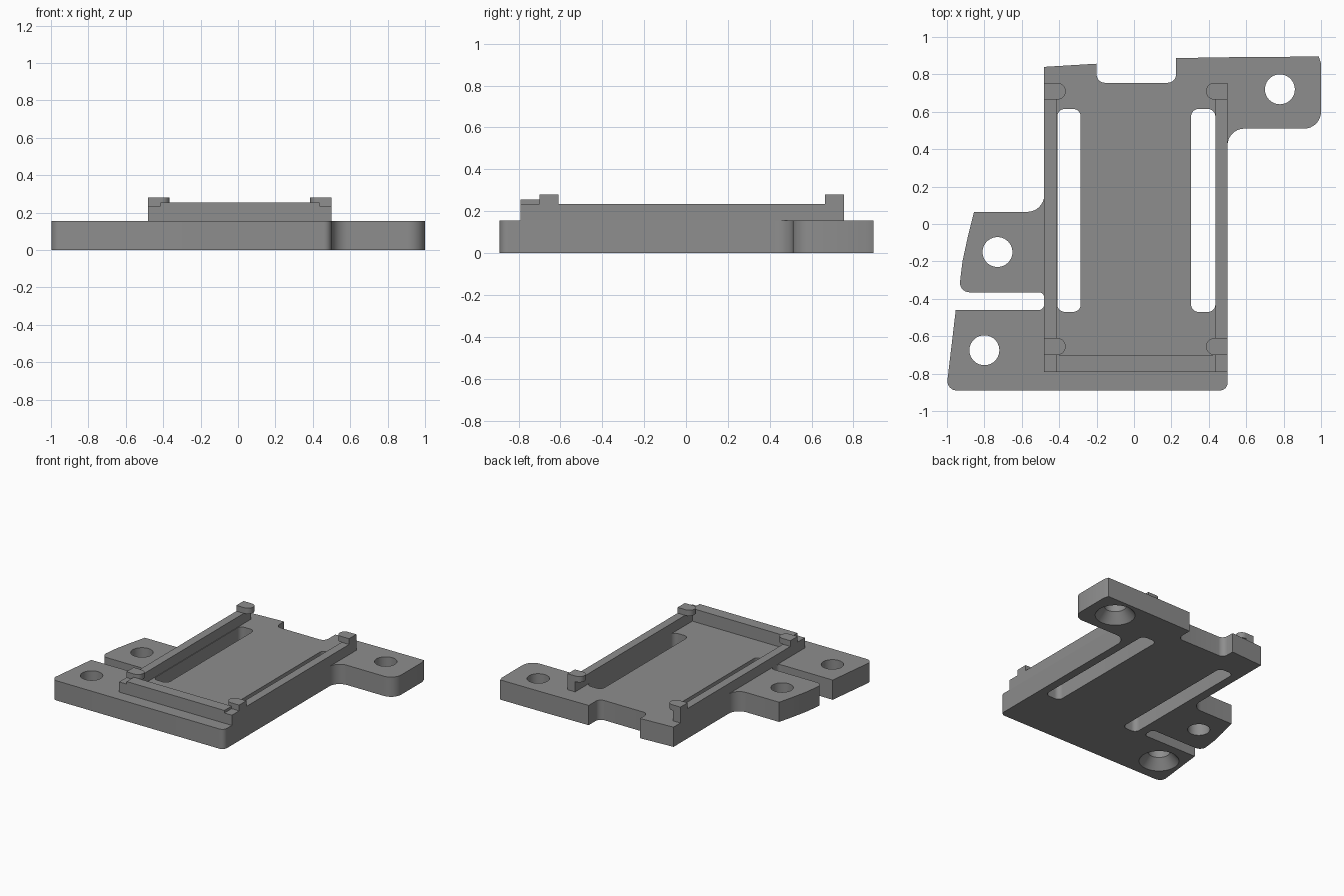
import bpy, bmesh, math
from mathutils import Vector

if "Cube" in bpy.data.objects:
    bpy.data.objects.remove(bpy.data.objects["Cube"])

grey = bpy.data.materials.new("mid grey")
grey.diffuse_color = (0.27, 0.27, 0.27, 1)
grey.use_nodes = True
grey.node_tree.nodes["Principled BSDF"].inputs["Base Color"].default_value = grey.diffuse_color

TOP, RAIL, LIP, CLIP = 0.155, 0.235, 0.255, 0.28


def rounded(points, steps=8):
    """Corner list of (x, y, radius) turned into a filleted outline."""
    out = []
    for i, (x, y, r) in enumerate(points):
        p = Vector((x, y))
        if r == 0:
            out.append(p)
            continue
        a = (Vector(points[i - 1][:2]) - p).normalized()
        b = (Vector(points[(i + 1) % len(points)][:2]) - p).normalized()
        half = a.angle(b) / 2
        centre = p + (a + b).normalized() * (r / math.sin(half))
        start = p + a * (r / math.tan(half)) - centre
        end = p + b * (r / math.tan(half)) - centre
        a0 = math.atan2(start.y, start.x)
        turn = math.atan2(end.y, end.x) - a0
        turn = (turn + math.pi) % (2 * math.pi) - math.pi
        for k in range(steps + 1):
            t = a0 + turn * k / steps
            out.append(centre + Vector((math.cos(t), math.sin(t))) * r)
    return out


def prism(name, outline, z0, z1):
    bm = bmesh.new()
    face = bm.faces.new([bm.verts.new((p[0], p[1], z0)) for p in outline])
    top = bmesh.ops.extrude_face_region(bm, geom=[face])["geom"]
    bmesh.ops.translate(bm, vec=(0, 0, z1 - z0),
                        verts=[v for v in top if isinstance(v, bmesh.types.BMVert)])
    bmesh.ops.recalc_face_normals(bm, faces=bm.faces)
    return finish(name, bm)


def cone(name, x, y, z0, z1, r0, r1):
    bm = bmesh.new()
    bmesh.ops.create_cone(bm, cap_ends=True, segments=40, radius1=r0, radius2=r1, depth=z1 - z0)
    bmesh.ops.translate(bm, vec=(x, y, (z0 + z1) / 2), verts=bm.verts)
    return finish(name, bm)


def finish(name, bm):
    me = bpy.data.meshes.new(name)
    bm.to_mesh(me)
    bm.free()
    me.materials.append(grey)
    ob = bpy.data.objects.new(name, me)
    bpy.context.collection.objects.link(ob)
    return ob


def rect(x0, x1, y0, y1, r=0):
    return rounded([(x0, y0, r), (x1, y0, r), (x1, y1, r), (x0, y1, r)])


def select(ob):
    bpy.ops.object.select_all(action='DESELECT')
    ob.select_set(True)
    bpy.context.view_layer.objects.active = ob


# base plate with three mounting ears
plate = prism("base_plate", rounded([
    (0.5, -0.89, 0.04), (0.5, 0.51, 0.09), (1.0, 0.51, 0.09), (1.0, 0.86, 0),
    (0.988, 0.895, 0), (0.6, 0.893, 0), (0.225, 0.887, 0), (0.225, 0.755, 0.045),
    (-0.2, 0.755, 0.045), (-0.2, 0.857, 0), (-0.48, 0.84, 0), (-0.48, 0.065, 0.09),
    (-0.855, 0.065, 0), (-0.89, -0.075, 0), (-0.917, -0.2, 0), (-0.937, -0.365, 0.05),
    (-0.48, -0.365, 0.03), (-0.48, -0.46, 0.03), (-0.953, -0.46, 0),
    (-1.004, -0.89, 0.05)]), 0, TOP)

# slots, screw holes and countersinks underneath
cutters = [prism("slot_cutter", rect(x0, x1, -0.47, 0.615, 0.04), -0.1, 0.3)
           for x0, x1 in ((-0.41, -0.285), (0.305, 0.435))]
for x, y, sunk in ((0.78, 0.72, True), (-0.73, -0.15, False), (-0.8, -0.675, True)):
    cutters.append(cone("hole_cutter", x, y, -0.1, 0.3, 0.08, 0.08))
    if sunk:
        cutters.append(cone("countersink_cutter", x, y, -0.02, 0.075, 0.16, 0.08))
select(plate)
for c in cutters:
    mod = plate.modifiers.new("cut", 'BOOLEAN')
    mod.operation, mod.solver, mod.object = 'DIFFERENCE', 'EXACT', c
    bpy.ops.object.modifier_apply(modifier=mod.name)
    bpy.data.objects.remove(c)

# side rails and raised front wall
parts = [plate,
         prism("left_rail", rect(-0.48, -0.415, -0.79, 0.755), TOP, RAIL),
         prism("right_rail", rect(0.435, 0.5, -0.79, 0.755), TOP, RAIL),
         prism("front_wall", rect(-0.415, 0.435, -0.79, -0.70), TOP, LIP)]

# round-nosed retaining clips on the rail ends
for side, edge in (("left", -0.48), ("right", 0.5)):
    d = 1 if edge < 0 else -1
    for end, y in (("front", -0.655), ("back", 0.71)):
        nose = [(edge + d * (0.07 + 0.045 * math.sin(t)), y - 0.045 * math.cos(t))
                for t in (math.pi * k / 14 for k in range(15))]
        outline = [(edge, y - 0.045)] + nose + [(edge, y + 0.045)]
        parts.append(prism(f"{side}_{end}_clip", outline, RAIL, CLIP))

for ob in parts:
    select(ob)
    bpy.ops.object.shade_smooth_by_angle(angle=math.radians(30))
